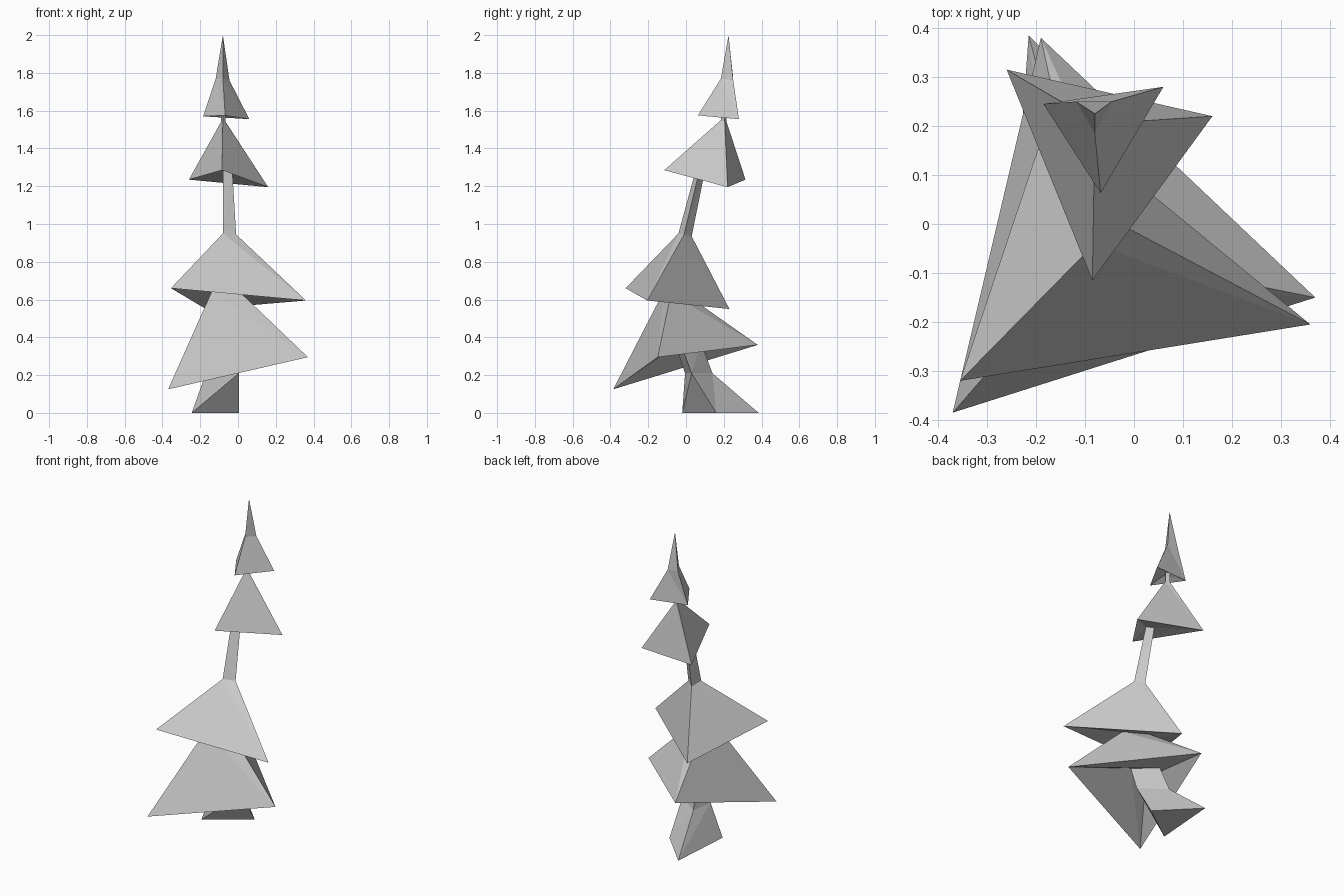
import bpy, bmesh

if "Cube" in bpy.data.objects:
    bpy.data.objects.remove(bpy.data.objects["Cube"])

# Three-sided rings, corners ordered front-left, right, back
root = [(-.245, -.02, 0), (.005, .16, 0), (-.215, .385, 0)]
trunk_low = [(-.17, -.005, .21), (.005, .03, .21), (-.15, .14, .21)]
trunk_top = [(-.14, -.06, .37), (0, -.03, .37), (-.13, .08, .37)]
skirt1 = [(-.37, -.385, .125), (.37, -.15, .295), (-.19, .38, .36)]
neck1 = [(-.14, -.12, .64), (.02, -.08, .63), (-.11, .01, .62)]
skirt2 = [(-.355, -.32, .66), (.36, -.205, .595), (-.17, .23, .55)]
neck2 = [(-.08, -.04, .95), (-.01, -.01, .945), (-.06, .03, .935)]
stem_top = [(-.08, .05, 1.28), (-.03, .07, 1.28), (-.07, .10, 1.28)]
skirt3 = [(-.085, -.115, 1.285), (.16, .22, 1.195), (-.26, .315, 1.235)]
neck3 = [(-.08, .185, 1.55), (-.065, .205, 1.54), (-.09, .215, 1.54)]
neck3_top = [(x, y, 1.6) for x, y, z in neck3]
skirt4 = [(-.068, .063, 1.575), (.06, .28, 1.555), (-.185, .245, 1.57)]
shoulder = [(-.08, .185, 1.77), (-.045, .25, 1.76), (-.118, .25, 1.77)]
tip = (-.08, .225, 2.0)


def loft(name, rings, peak=None, cap=False, flip=False):
    """Skin triangular rings from bottom to top, optionally ending in a point."""
    bm = bmesh.new()
    rows = [[bm.verts.new(p) for p in r] for r in rings]
    for lo, up in zip(rows, rows[1:]):
        for i in range(3):
            j = (i + 1) % 3
            if flip:
                tris = ((lo[i], lo[j], up[i]), (lo[j], up[j], up[i]))
            else:
                tris = ((lo[i], lo[j], up[j]), (lo[i], up[j], up[i]))
            for t in tris:
                bm.faces.new(t)
    if peak:
        p = bm.verts.new(peak)
        for i in range(3):
            bm.faces.new((rows[-1][i], rows[-1][(i + 1) % 3], p))
    if cap:
        bm.faces.new(rows[0][::-1])
    me = bpy.data.meshes.new(name)
    bm.to_mesh(me)
    bm.free()
    ob = bpy.data.objects.new(name, me)
    bpy.context.collection.objects.link(ob)


# Flared trunk, then the branch tiers with undersides, and the stems between
loft("trunk", [root, trunk_low, trunk_top], cap=True)
loft("branch_tier_1", [trunk_top, skirt1, neck1], flip=True)
loft("branch_tier_2", [neck1, skirt2, neck2], flip=True)
loft("upper_stem", [neck2, stem_top])
loft("branch_tier_3", [stem_top, skirt3, neck3], flip=True)
loft("top_stem", [neck3, neck3_top])
loft("tree_top", [neck3_top, skirt4, shoulder], peak=tip, flip=True)
